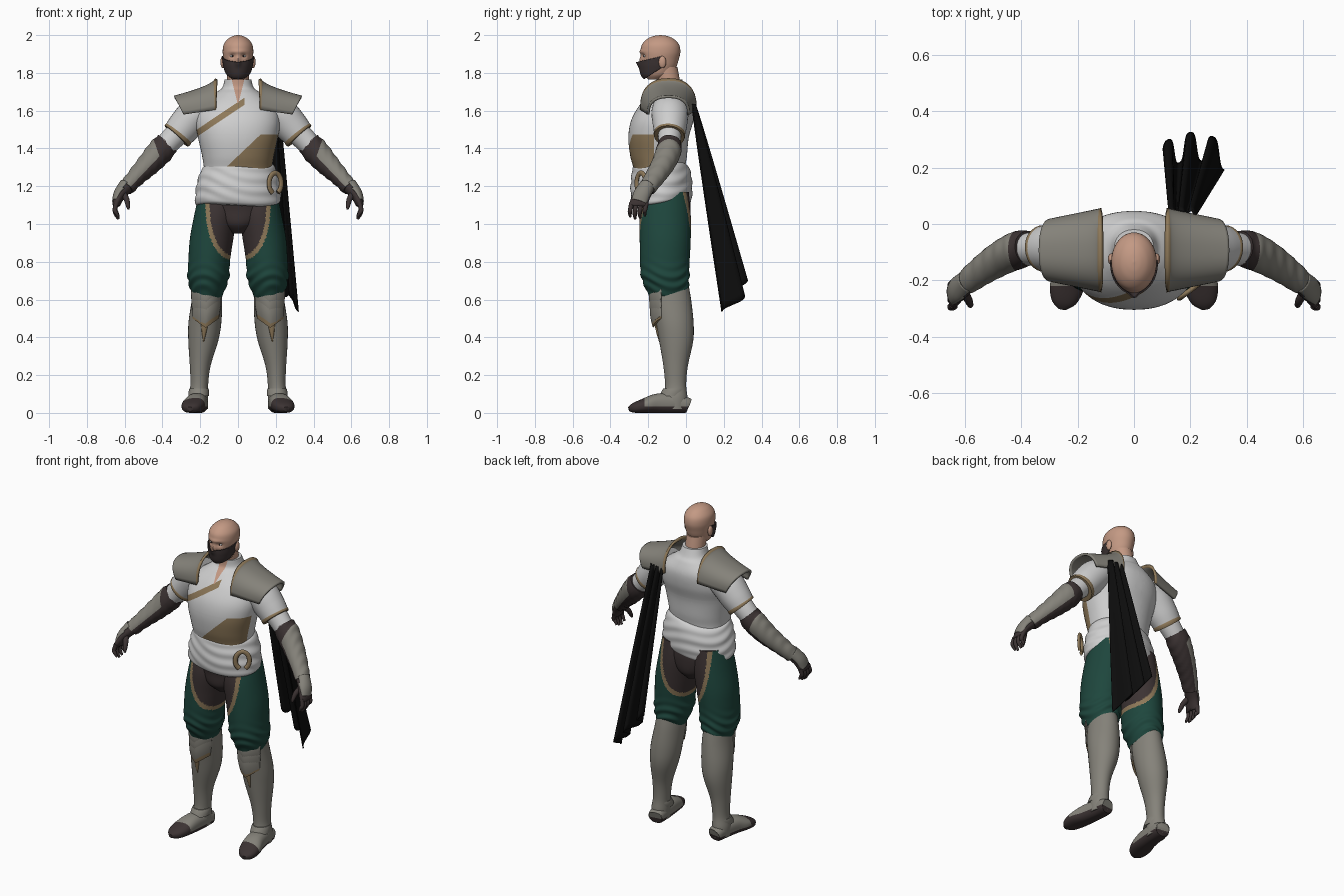
import bpy, bmesh
from math import sin, cos, pi, exp, tanh, copysign
from mathutils import Vector as V

def mat(name, *c):
    m = bpy.data.materials.new(name)
    m.diffuse_color = (*c, 1)
    return m

SKIN = mat("skin", .55, .32, .23)
WHITE = mat("white cloth", .62, .62, .62)
GREY = mat("grey armour", .235, .225, .195)
TAN = mat("tan trim", .27, .19, .10)
DARK = mat("dark leather", .045, .033, .033)
GREEN = mat("green cloth", .013, .062, .047)
BLACK = mat("black cape", .004, .004, .004)

def smooth(keys, n):
    """Catmull-Rom through the key tuples."""
    out, last = [], len(keys) - 1
    for i in range(last):
        a, b, c, d = (keys[max(0, min(last, i + k))] for k in (-1, 0, 1, 2))
        for j in range(n):
            t = j / n
            out.append([.5 * (2*q + (r-p)*t + (2*p-5*q+4*r-w)*t*t + (3*q-p-3*r+w)*t**3)
                        for p, q, r, w in zip(a, b, c, d)])
    return out + [list(keys[-1])]

def finish(name, bm, mats, thick=0):
    me = bpy.data.meshes.new(name)
    bm.to_mesh(me)
    bm.free()
    for m in mats:
        me.materials.append(m)
    me.shade_smooth()
    me.set_sharp_from_angle(angle=.8)
    ob = bpy.data.objects.new(name, me)
    bpy.context.collection.objects.link(ob)
    if thick:
        md = ob.modifiers.new("thickness", 'SOLIDIFY')
        md.thickness, md.offset = thick, 0
    return ob

def loft(name, keys, mats, s=1, n=6, seg=32, ref=None, p=2, rule=None, warp=None, cuts=(), thick=0):
    """Skin elliptical rings (x, y, z, ra, rb); rule gives material index, None deletes the face."""
    bm, R = bmesh.new(), smooth(keys, n)
    rows = []
    for i, k in enumerate(R):
        c, u, v = V(k[:3]), V((1, 0, 0)), V((0, 1, 0))
        if ref:
            t = (V(R[min(i+1, len(R)-1)][:3]) - V(R[max(i-1, 0)][:3])).normalized()
            u = t.cross(V(ref)).normalized()
            v = t.cross(u)
        row = []
        for j in range(seg):
            a = 2 * pi * j / seg
            ca, sa = (copysign(abs(f)**(2/p), f) for f in (cos(a), sin(a)))
            co = c + u * k[3] * ca + v * k[4] * sa
            row.append(bm.verts.new(warp(co, a) if warp else co))
        rows.append(row)
    for r, q in zip(rows, rows[1:]):
        for j in range(seg):
            m = (j + 1) % seg
            bm.faces.new((r[j], r[m], q[m], q[j]))
    bm.faces.new(rows[0][::-1])
    bm.faces.new(rows[-1])
    bmesh.ops.recalc_face_normals(bm, faces=bm.faces)
    for co, no in cuts:
        bmesh.ops.bisect_plane(bm, geom=bm.verts[:] + bm.edges[:] + bm.faces[:], plane_co=co, plane_no=no)
    if rule:
        dead = []
        for f in bm.faces:
            i = rule(f.calc_center_median())
            if i is None:
                dead.append(f)
            else:
                f.material_index = i
        bmesh.ops.delete(bm, geom=dead, context='FACES')
    if s < 0:
        for v in bm.verts:
            v.co.x *= -1
        bmesh.ops.reverse_faces(bm, faces=bm.faces)
    return finish(name, bm, mats, thick)

def ball(name, c, r, m):
    bm = bmesh.new()
    bmesh.ops.create_uvsphere(bm, u_segments=20, v_segments=12, radius=1)
    for v in bm.verts:
        v.co = V(c) + V([a * b for a, b in zip(v.co, r)])
    finish(name, bm, [m])

def sheet(name, fn, nu, nv, mats, rule, thick):
    bm = bmesh.new()
    g = [[bm.verts.new(fn(i/nu, j/nv)) for j in range(nv+1)] for i in range(nu+1)]
    for i in range(nu):
        for j in range(nv):
            f = bm.faces.new((g[i][j], g[i+1][j], g[i+1][j+1], g[i][j+1]))
            f.material_index = rule(i, j)
    bmesh.ops.recalc_face_normals(bm, faces=bm.faces)
    return finish(name, bm, mats, thick)

# Head with brow, eye sockets and nose bridge
def face(co, a):
    if co.y < -.17:
        x, z = abs(co.x), co.z
        co.y += .012 * exp(-((x-.03)/.014)**2 - ((z-1.89)/.012)**2)
        co.y -= .006 * exp(-(x/.05)**2 - ((z-1.913)/.01)**2)
        co.y -= .012 * exp(-(x/.01)**2 - ((z-1.865)/.02)**2)
    return co
loft("head", [(0,-.165,1.765,.03,.035), (0,-.15,1.79,.055,.07), (0,-.14,1.83,.068,.088), (0,-.137,1.87,.076,.098),
     (0,-.135,1.91,.081,.105), (0,-.135,1.95,.076,.098), (0,-.135,1.98,.053,.07), (0,-.135,1.995,.027,.036),
     (0,-.135,2.0,.002,.002)], [SKIN], n=7, seg=64, warp=face)
loft("neck", [(0,-.085,1.66,.06,.06), (0,-.09,1.74,.057,.06), (0,-.11,1.83,.058,.065)], [SKIN])
for s, side in ((1, "left"), (-1, "right")):
    ball("ear_" + side, (s*.081, -.125, 1.857), (.012, .02, .032), SKIN)
    ball("eye_" + side, (s*.03, -.213, 1.89), (.013, .012, .008), WHITE)
    ball("pupil_" + side, (s*.029, -.222, 1.89), (.005, .005, .005), DARK)

# Face mask: rises from the chin to the ears, dips beside the nose
def nose(co, a):
    if co.y < -.17:
        co.y -= .014 * exp(-(co.x/.014)**2 - ((co.z-1.858)/.022)**2)
    return co
loft("face_mask", [(0,-.165,1.757,.033,.043), (0,-.157,1.785,.059,.078), (0,-.148,1.83,.074,.098),
     (0,-.145,1.865,.08,.103), (0,-.143,1.9,.084,.107)], [DARK], n=8, seg=72, warp=nose, thick=.005,
     cuts=[((0,-.13,0), (0,1,0)), ((0,-.23,1.762), (0,-.65,1)), ((0,-.24,1.862), (0,-.24,1))],
     rule=lambda c: 0 if c.y < -.13 and c.z > 1.762+.65*(c.y+.23) and c.z < 1.862+.24*(c.y+.24) else None)

# Torso: white wrap with tan panel, tan strip and open neck
def chest(c):
    if c.y < -.1 and c.z > 1.64 and abs(c.x) < .25*(c.z-1.63):
        return 2
    panel = c.y < -.17 and c.z < 1.36+.95*c.x and c.z < 1.475
    strip = c.y < -.12 and c.x < .035 and abs(c.z-1.627-.67*c.x) < .019
    return 1 if panel or strip else 0
loft("torso", [(0,-.13,1.18,.19,.14), (0,-.14,1.28,.18,.135), (0,-.145,1.36,.19,.15), (0,-.145,1.46,.212,.16),
     (0,-.125,1.55,.225,.165), (0,-.1,1.63,.2,.145), (0,-.085,1.69,.125,.107), (0,-.08,1.72,.085,.08),
     (0,-.088,1.765,.07,.068)], [WHITE, TAN, SKIN], n=6, seg=72, p=2.2, rule=chest,
     cuts=[((0,0,1.36), (-.95,0,1)), ((0,0,1.475), (0,0,1)), ((0,-.17,0), (0,1,0)), ((.035,0,0), (1,0,0)),
           ((0,0,1.646), (-.67,0,1)), ((0,0,1.608), (-.67,0,1)),
           ((0,0,1.63), (1,0,-.25)), ((0,0,1.63), (1,0,.25))])

# Waist sash with slanted wrinkles, and horseshoe buckle
def folds(co, a):
    k = 1 + .016 * sin(co.z*95 + 22*co.x + 1.5*sin(3*a)) * exp(-((co.z-1.21)/.09)**4)
    return V((co.x*k, -.13 + (co.y+.13)*k, co.z + .012*sin(a*2) + .008*cos(a)))
loft("waist_sash", [(0,-.13,1.1,.205,.14), (0,-.13,1.115,.225,.155), (0,-.13,1.16,.226,.163), (0,-.13,1.22,.218,.162),
     (0,-.13,1.27,.203,.156), (0,-.135,1.305,.187,.145), (0,-.135,1.315,.16,.12)], [WHITE], n=7, seg=72, warp=folds)
arc = [V((.197,-.238,1.215)) + V((.8,.6,0))*.04*cos(a) + V((0,0,1))*.055*sin(a)
       for a in [-1.1 + k*5.35/10 for k in range(11)]]
loft("belt_buckle", [(*q, .014, .009) for q in arc], [TAN], n=3, seg=12, ref=(.6,-.8,0))

# Breeches: dark seat, tan U-shaped piping, green sides
def breeches(c):
    e, f = ((abs(c.x)/a)**2.4 + (max(0, 1.13-c.z)/b)**2.4 for a, b in ((.15, .3), (.173, .325)))
    return 1 if e < 1 else 2 if f < 1 else 0
def crumple(co, a):
    w = .004 * exp(-((co.z-.7)/.07)**2) * sin(co.z*110 + 4*sin(2*a+1))
    return co + V((cos(a)*w, sin(a)*w, .012*sin(a)*exp(-((co.z-.62)/.04)**2)))
loft("breeches_seat", [(0,-.105,.95,.04,.08), (0,-.11,1.0,.12,.122), (0,-.11,1.08,.19,.133), (0,-.12,1.17,.2,.14)],
     [GREEN, DARK, TAN], n=20, seg=120, rule=breeches)

for s, side in ((1, "left"), (-1, "right")):
    nm = lambda t: t + "_" + side
    loft(nm("breeches_leg"), [(.105,-.105,1.17,.1,.12), (.118,-.11,1.05,.113,.135), (.14,-.11,.92,.115,.135),
         (.153,-.112,.8,.11,.131), (.157,-.11,.72,.11,.127), (.16,-.1,.66,.094,.113), (.16,-.09,.615,.075,.095)],
         [GREEN, DARK, TAN], s, n=18, seg=120, rule=breeches, warp=crumple)

    # Boot shaft, shoe and knee guard
    loft(nm("boot_shaft"), [(.162,-.085,.68,.07,.098), (.164,-.08,.6,.08,.107), (.175,-.06,.48,.087,.1),
         (.184,-.052,.38,.079,.09), (.2,-.055,.25,.055,.065), (.205,-.055,.15,.047,.056), (.21,-.055,.08,.052,.063),
         (.21,-.055,.02,.05,.06)], [GREY], s)
    loft(nm("ankle_band"), [(.208,-.075,.09,.055,.066), (.207,-.065,.115,.054,.064), (.207,-.06,.13,.05,.059)],
         [GREY], s, n=2)
    loft(nm("shoe"), [(.205,.01,.04,.04,.038), (.206,0,.042,.046,.042), (.21,-.06,.05,.051,.052), (.222,-.15,.05,.056,.052),
         (.238,-.22,.038,.061,.038), (.25,-.275,.026,.045,.026), (.255,-.302,.02,.015,.012)],
         [GREY, DARK], s, seg=40, ref=(0,0,1), p=2.4, cuts=[((0,0,.035), (0,0,1)), ((0,-.22,0), (0,1,0))],
         rule=lambda c: 1 if c.z < .035 or c.y < -.22 else 0, warp=lambda co, a: V((co.x, co.y, max(0, co.z))))
    for i, (z, h, g, m) in enumerate([(.453,.1,.001,TAN), (.465,.1,.004,GREY), (.51,.09,.007,GREY),
                                      (.555,.08,.01,GREY)]):
        loft(nm("knee_plate_%d" % i), [(.171,-.07,z,.083+g*.6,.103+g), (.167,-.077,z+h/2,.082+g*.6,.106+g),
             (.163,-.082,z+h,.076+g*.6,.103+g)], [m], s, n=3, seg=48, thick=.005, cuts=[((0,-.13,0), (0,1,0))],
             warp=lambda co, a: co + V((0, 0, .06*abs(cos(a)))), rule=lambda c: 0 if c.y < -.13 else None)
    loft(nm("shin_ornament"), [(.182,-.139,.375,.002,.003), (.18,-.148,.42,.011,.008), (.176,-.16,.475,.02,.008)],
         [TAN], s, n=3, seg=12)

    # Shoulder pad: flared arch with trimmed neck edge
    def pad(u, v):
        a = pi * (v - .5)
        ca, sa = max(0, cos(a))**.75, copysign(abs(sin(a))**.85, a)
        top, base = 1.768 - .095*u**.6, 1.605 - .025*u
        return (s*(.115 + .222*u - .05*u*(1-ca)), -.093 + (.143-.037*u)*sa, base + (top-base)*ca)
    sheet(nm("shoulder_pad"), pad, 24, 32, [GREY, TAN], lambda i, j: int(i < 1), .014)

    # Sleeve, hem, under-sleeve
    loft(nm("sleeve"), [(.15,-.085,1.62,.08,.09), (.22,-.085,1.585,.092,.098), (.28,-.085,1.52,.09,.09),
         (.322,-.088,1.47,.082,.08)], [WHITE], s, ref=(0,1,0))
    loft(nm("sleeve_hem"), [(.312,-.087,1.482,.083,.082), (.319,-.088,1.473,.086,.084), (.326,-.089,1.465,.083,.081)],
         [TAN], s, n=2, ref=(0,1,0))
    loft(nm("under_sleeve"), [(.28,-.085,1.52,.065,.065), (.35,-.087,1.45,.062,.06), (.41,-.095,1.385,.055,.055)],
         [WHITE], s, ref=(0,1,0))

    # Forearm guard over dark glove, palm, fingers, thumb
    loft(nm("forearm_guard"), [(.374,-.085,1.428,.064,.061), (.41,-.092,1.387,.07,.067), (.47,-.12,1.32,.062,.062),
         (.54,-.165,1.248,.049,.053), (.592,-.205,1.19,.042,.045)], [GREY, DARK], s, n=8, ref=(0,1,0),
         warp=lambda co, a: co + V((.0015, 0, .0015)) * sin(co.x*170),
         cuts=[((.425,0,1.385), (1,0,-.35)), ((.485,0,1.285), (1.05,0,1))],
         rule=lambda c: 1 if c.x-.425 < .35*(c.z-1.385) or c.z-1.285+1.05*(c.x-.485) < 0 else 0)
    loft(nm("palm"), [(.585,-.2,1.2,.036,.038), (.622,-.23,1.155,.028,.044), (.642,-.25,1.11,.022,.048),
         (.645,-.253,1.095,.016,.044)], [DARK], s, seg=24, ref=(0,1,0))
    loft(nm("hand_guard"), [(.59,-.205,1.2,.042,.04), (.627,-.232,1.16,.03,.043), (.645,-.248,1.118,.02,.04)],
         [GREY], s, seg=24, ref=(0,1,0), rule=lambda c: 0 if c.x+.6*c.z > 1.32 else None, thick=.004)
    for k in range(4):
        y, d = -.291 + .026*k, .012*abs(k-1.3)
        loft(nm("finger_%d" % k), [(.643,y+.003,1.112,.013,.013), (.652,y-.004,1.075,.012,.012),
             (.645,y-.006,1.045+d,.011,.011), (.632,y-.004,1.022+d,.006,.006)], [DARK], s, n=4, seg=12, ref=(0,1,0))
    loft(nm("thumb"), [(.61,-.235,1.165,.018,.018), (.59,-.268,1.13,.015,.015), (.582,-.287,1.095,.011,.011),
         (.58,-.293,1.078,.005,.005)], [DARK], s, n=4, seg=12, ref=(0,1,0))

# Pleated cape hanging from the left shoulder with a slanted hem
def cape(u, v):
    w = v**.8
    f = 2*pi*(2.7*u + .05)
    fold = tanh(1.8*sin(f)) / .95
    x = (.125 + .095*u)*(1-v) + (.105 + .215*u)*v
    y = .04 + v*(.2 + .035*sin(pi*u)) + (.008 + .042*w)*fold
    return (x, y, 1.635 - v*(.84 + .245*u) + .015*v*fold)
sheet("cape", cape, 80, 30, [BLACK], lambda i, j: 0, .007)
